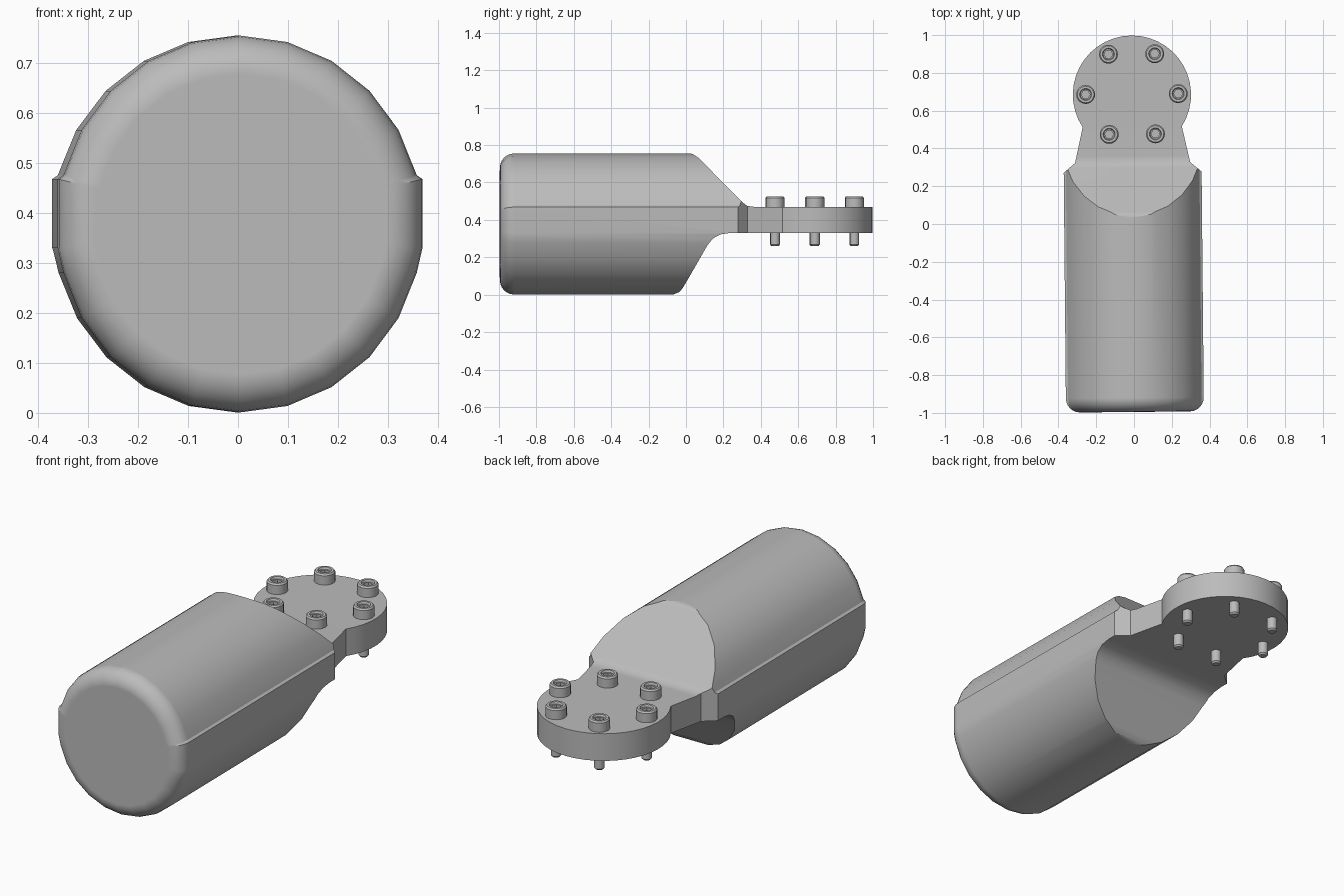
import bpy, bmesh
from math import sin, cos, pi, radians
from mathutils import Matrix, Vector

cube = bpy.data.objects.get("Cube")
if cube:
    bpy.data.objects.remove(cube)

grey = bpy.data.materials.new("plain grey")
grey.use_nodes = True
grey.diffuse_color = (0.5, 0.5, 0.5, 1)
grey.node_tree.nodes["Principled BSDF"].inputs["Base Color"].default_value = (0.5, 0.5, 0.5, 1)


def loft(name, rings):
    """Closed solid through equal-length rings of points."""
    bm = bmesh.new()
    loops = [[bm.verts.new(p) for p in ring] for ring in rings]
    for a, b in zip(loops, loops[1:]):
        for i in range(len(a)):
            j = (i + 1) % len(a)
            bm.faces.new((a[i], a[j], b[j], b[i]))
    bm.faces.new(loops[0])
    bm.faces.new(loops[-1])
    bmesh.ops.recalc_face_normals(bm, faces=bm.faces)
    mesh = bpy.data.meshes.new(name)
    bm.to_mesh(mesh)
    bm.free()
    mesh.materials.append(grey)
    obj = bpy.data.objects.new(name, mesh)
    bpy.context.collection.objects.link(obj)
    return obj


def activate(obj):
    bpy.ops.object.select_all(action="DESELECT")
    obj.select_set(True)
    bpy.context.view_layer.objects.active = obj


def boolean(obj, cutter, operation):
    cutter.hide_render = True
    mod = obj.modifiers.new("cut", "BOOLEAN")
    mod.operation, mod.solver, mod.object = operation, "EXACT", cutter
    activate(obj)
    bpy.ops.object.modifier_apply(modifier=mod.name)
    bpy.data.objects.remove(cutter)


def smooth(obj):
    activate(obj)
    bpy.ops.object.shade_smooth_by_angle(angle=radians(31))
    mod = obj.modifiers.new("weighted normals", "WEIGHTED_NORMAL")
    mod.keep_sharp = True


def circle(radius, sides, z):
    return [(radius * cos(2 * pi * i / sides), radius * sin(2 * pi * i / sides), z)
            for i in range(sides)]


# Round body section with a straight band and small ledge on each side
MID, SIDES = 0.378, 24
half = []
for i in range(SIDES // 2 + 1):
    a = pi / 2 - 2 * pi * i / SIDES
    if i == SIDES // 4:
        half += [(0.365, 0.468), (0.365, 0.33)]
    else:
        half.append((0.366 * cos(a), MID + 0.377 * sin(a)))
section = half + [(-x, z) for x, z in reversed(half[1:-1])]


def body_ring(y, inset):
    s = 1 - inset / 0.37
    return [(x * s, y, MID + (z - MID) * s) for x, z in section]


R = 0.075
rings = [body_ring(-0.995 + R * (1 - sin(t)), R * (1 - cos(t)))
         for t in [pi / 2 * k / 6 for k in range(6, -1, -1)]]
rings.append(body_ring(1.1, 0))
body = loft("body_and_mounting_plate", rings)

# Side silhouette: sloped shoulders running into a flat plate
side = [(-1.2, 0.8), (0.0, 0.8), (0.0, 0.757), (0.035, 0.753), (0.065, 0.732),
        (0.30, 0.492), (0.325, 0.475), (0.36, 0.47), (1.2, 0.47), (1.2, 0.33),
        (0.23, 0.33), (0.18, 0.322), (0.14, 0.30), (0.11, 0.262), (-0.015, 0.042),
        (-0.035, 0.015), (-0.07, 0.0), (-0.07, -0.1), (-1.2, -0.1)]
boolean(body, loft("side_cutter", [[(x, y, z) for y, z in side] for x in (-0.5, 0.5)]),
        "INTERSECT")

# Plan outline: chamfered shoulders, tapered neck, round plate
HUB_Y, HUB_R = 0.685, 0.313
right = [(0.4, -1.2), (0.4, 0.245), (0.305, 0.325), (0.297, 0.36)]
start = radians(-33)
right += [(HUB_R * cos(a), HUB_Y + HUB_R * sin(a))
          for a in [start + (pi / 2 - start) * k / 14 for k in range(15)]]
plan = right + [(-x, y) for x, y in reversed(right[:-1])]
boolean(body, loft("plan_cutter", [[(x, y, z) for x, y in plan] for z in (-0.3, 1)]),
        "INTERSECT")
smooth(body)

# Socket-head screw with a threaded end showing under the plate
screw_profile = [(0.018, 0.26), (0.025, 0.268), (0.025, 0.46), (0.05, 0.46),
                 (0.05, 0.517), (0.044, 0.525), (0.032, 0.525), (0.028, 0.515)]
screw = loft("screw_1", [circle(r, 20, z) for r, z in screw_profile])
boolean(screw, loft("hex_cutter", [circle(0.023, 6, z) for z in (0.488, 0.6)]), "DIFFERENCE")
smooth(screw)
screws = [screw]
for n in range(2, 7):
    copy = screw.copy()
    copy.name = f"screw_{n}"
    bpy.context.collection.objects.link(copy)
    screws.append(copy)

# The whole assembly sits turned slightly about the vertical
turn = (Matrix.Translation((0, -0.47, 0)) @ Matrix.Rotation(radians(0.54), 4, "Z")
        @ Matrix.Translation((0, 0.47, 0)))
body.matrix_world = turn
for n, obj in enumerate(screws):
    a = n * pi / 3
    spot = Vector((0.245 * cos(a), HUB_Y + 0.003 + 0.245 * sin(a), 0))
    obj.matrix_world = turn @ Matrix.Translation(spot)
